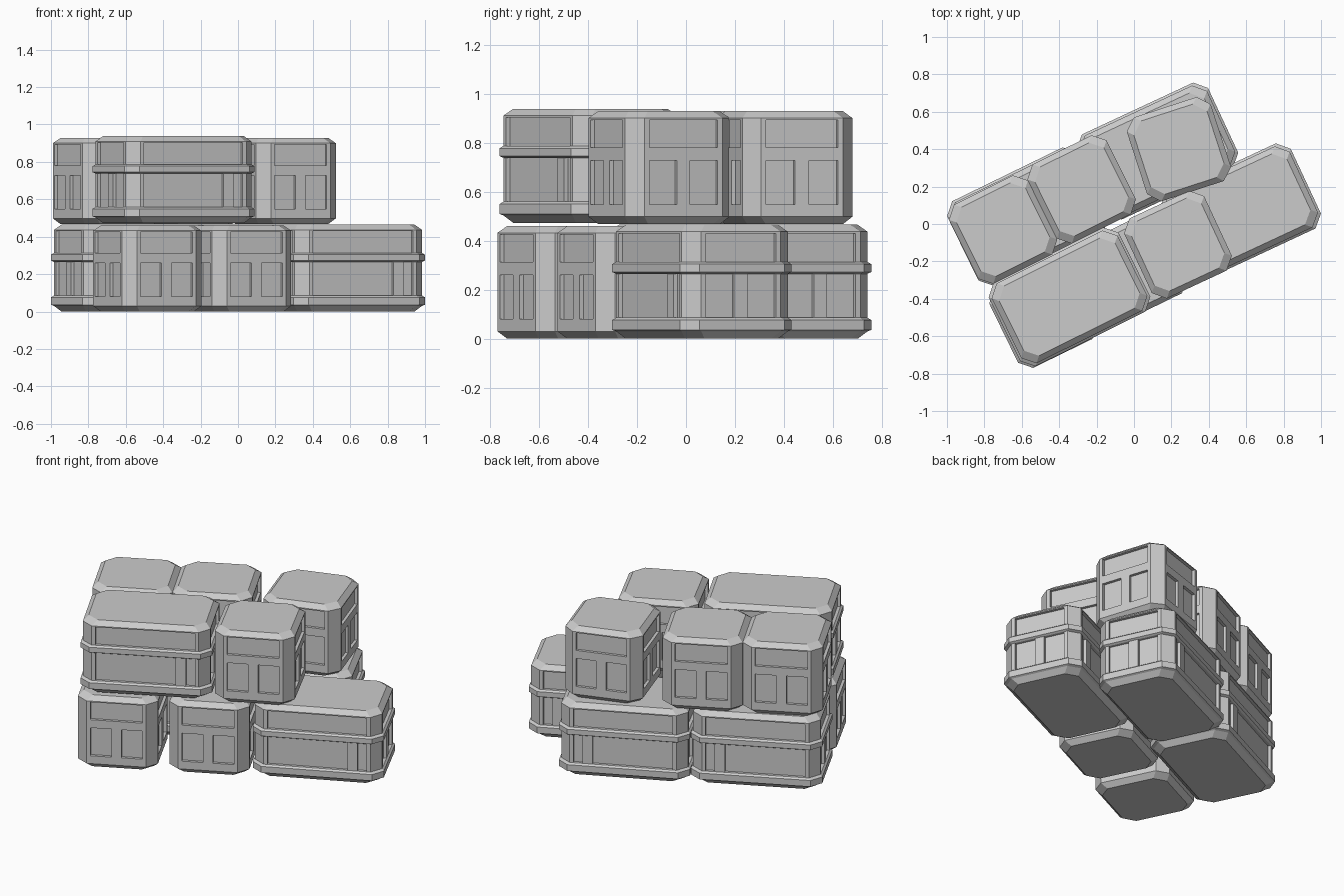
import bpy, bmesh
from math import radians

if "Cube" in bpy.data.objects:
    bpy.data.objects.remove(bpy.data.objects["Cube"])

C = 0.06     # corner cut
D = 0.018    # panel depth
W = 0.022    # post flange width beside the corner cut


def octagon(a, b, c):
    return [(a, -b + c), (a, b - c), (a - c, b), (-a + c, b),
            (-a, b - c), (-a, -b + c), (-a + c, -b), (a - c, -b)]


def loft(bm, sections):
    """Skin a stack of (z, outline) sections and cap both ends."""
    rings = [[bm.verts.new((x, y, z)) for x, y in pts] for z, pts in sections]
    n = len(rings[0])
    for lo, hi in zip(rings, rings[1:]):
        for i in range(n):
            j = (i + 1) % n
            bm.faces.new((lo[i], lo[j], hi[j], hi[i]))
    bm.faces.new(rings[0][::-1])
    bm.faces.new(rings[-1])


def box(bm, x0, x1, y0, y1, z0, z1):
    pts = [(x0, y0), (x1, y0), (x1, y1), (x0, y1)]
    loft(bm, [(z0, pts), (z1, pts)])


def crate_mesh(name, a, b, h, flange, side_rib):
    bm = bmesh.new()

    def layers(*steps):
        loft(bm, [(z, octagon(a + o, b + o, C)) for z, o in steps])

    # recessed core, base, middle strap and lid
    layers((0.02, -D), (h - 0.02, -D))
    f = flange
    if f:
        layers((0, -0.03), (0.03, 0), (0.036, f), (0.076, f), (0.086, 0))
        layers((0.265, 0), (0.272, f), (0.304, f), (0.314, 0))
    else:
        layers((0, -0.03), (0.03, 0), (0.08, 0))
        layers((0.26, 0), (0.312, 0))
    layers((h - 0.035, 0), (h - 0.028, 0), (h, -0.03))

    # corner posts
    e = C + W
    for sx in (-1, 1):
        for sy in (-1, 1):
            pts = [(a, b - e), (a, b - C), (a - C, b), (a - e, b), (a - e, b - e)]
            pts = [(x * sx, y * sy) for x, y in pts]
            loft(bm, [(0.05, pts), (h - 0.03, pts)])

    # window ribs: centred on the ends, offset on the long sides
    r = 0.03
    box(bm, -a, a, -r, r, 0.05, 0.29)
    box(bm, side_rib - r, side_rib + r, -b, b, 0.05, 0.29)

    bmesh.ops.recalc_face_normals(bm, faces=bm.faces)
    me = bpy.data.meshes.new(name)
    bm.to_mesh(me)
    bm.free()
    return me


long_mesh = crate_mesh("long_crate", 0.376, 0.239, 0.465, 0.012, 0.21)
short_mesh = crate_mesh("short_crate", 0.236, 0.236, 0.46, 0, 0)

# name, mesh, x, y, z, turn in degrees
crates = [
    ("lower_back_left_long", long_mesh, -0.567, 0.04, 0, 26),
    ("lower_back_right_long", long_mesh, 0.125, 0.39, 0, 25),
    ("lower_front_right_long", long_mesh, 0.567, 0.065, 0, 25),
    ("lower_front_left_short", short_mesh, -0.485, -0.48, 0, 26),
    ("lower_front_middle_short", short_mesh, -0.005, -0.235, 0, 26),
    ("upper_front_long", long_mesh, -0.345, -0.39, 0.473, 26.5),
    ("upper_front_short", short_mesh, 0.235, -0.11, 0.468, 25),
    ("upper_back_left_short", short_mesh, -0.70, -0.03, 0.468, 26.5),
    ("upper_back_middle_short", short_mesh, -0.28, 0.185, 0.468, 26.5),
    ("upper_back_right_short", short_mesh, 0.24, 0.4, 0.468, 18),
]
for name, mesh, x, y, z, turn in crates:
    ob = bpy.data.objects.new(name + "_crate", mesh)
    ob.location = (x, y, z)
    ob.rotation_euler.z = radians(turn)
    bpy.context.collection.objects.link(ob)
